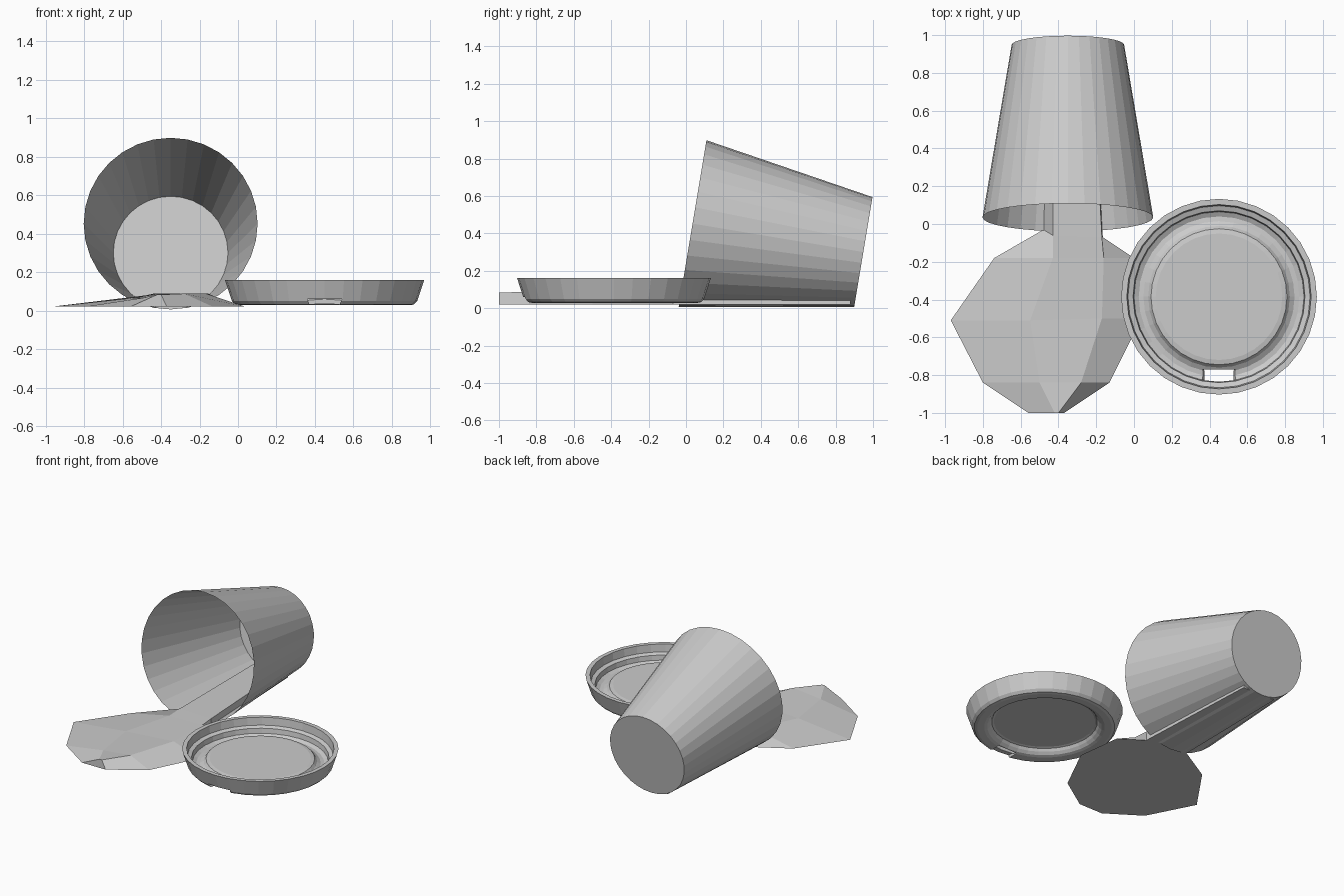
import bpy, bmesh, math
from mathutils import Vector, Matrix

if "Cube" in bpy.data.objects:
    bpy.data.objects.remove(bpy.data.objects["Cube"])

SEG = 32


def finish(bm, name, matrix=None, recalc=True):
    if recalc:
        bmesh.ops.recalc_face_normals(bm, faces=bm.faces)
    mesh = bpy.data.meshes.new(name)
    bm.to_mesh(mesh)
    bm.free()
    ob = bpy.data.objects.new(name, mesh)
    bpy.context.collection.objects.link(ob)
    if matrix:
        ob.matrix_world = matrix
    return ob


def lathe(name, profile, matrix, cap_start, cap_end):
    """Revolve (radius, z) points round z and optionally cap the ends."""
    bm = bmesh.new()
    rings = []
    for r, z in profile:
        rings.append([bm.verts.new((r * math.cos(2 * math.pi * i / SEG),
                                    r * math.sin(2 * math.pi * i / SEG), z))
                      for i in range(SEG)])
    for a, b in zip(rings, rings[1:]):
        for i in range(SEG):
            j = (i + 1) % SEG
            bm.faces.new((a[i], a[j], b[j], b[i]))
    if cap_start:
        bm.faces.new(rings[0])
    if cap_end:
        bm.faces.new(rings[-1])
    return finish(bm, name, matrix)


# Tipped cup: single-walled, open at the rim
rim, base = Vector((-0.35, 0.035, 0.452)), Vector((-0.35, 0.948, 0.300))
axis = base - rim
cup_matrix = Matrix.Translation(rim) @ axis.to_track_quat('Z', 'X').to_matrix().to_4x4()
lathe("cup", [(0.452, 0), (0.298, axis.length)], cup_matrix, False, True)

# Upturned lid: outer shell, rim lip, inner ledge, groove and raised disc
lid_profile = [(0.335, 0.075), (0.35, 0.07), (0.362, 0.052), (0.38, 0.036), (0.40, 0.03),
               (0.445, 0.028), (0.465, 0.032), (0.482, 0.05), (0.518, 0.16),
               (0.488, 0.16), (0.482, 0.105), (0.455, 0.095), (0.45, 0.06),
               (0.425, 0.047), (0.40, 0.05), (0.375, 0.066), (0.36, 0.085), (0.335, 0.09)]
lid = lathe("lid", lid_profile, Matrix.Translation((0.45, -0.385, 0)), True, True)

# Drinking hole cut through the lid
bm = bmesh.new()
bmesh.ops.create_cube(bm, size=1)
for v in bm.verts:
    half = 0.09 if v.co.z > 0 else 0.07
    v.co = (0.45 + math.copysign(half, v.co.x),
            -0.77 if v.co.y > 0 else -0.90,
            0.06 if v.co.z > 0 else 0.01)
cutter = finish(bm, "hole_cutter")
cutter.hide_render = True
mod = lid.modifiers.new("hole", 'BOOLEAN')
mod.operation = 'DIFFERENCE'
mod.solver = 'EXACT'
mod.object = cutter
bpy.context.view_layer.objects.active = lid
bpy.ops.object.modifier_apply(modifier=mod.name)
bpy.data.objects.remove(cutter)

# Spilled liquid: rows of left edge, left ridge, right ridge, right edge
LOW = 0.02
rows = [
    [(-0.56, -1.00, LOW), (-0.42, -1.00, 0.083), (-0.40, -1.00, 0.083), (-0.37, -1.00, LOW)],
    [(-0.80, -0.84, LOW), (-0.50, -0.84, 0.065), (-0.28, -0.84, 0.088), (-0.13, -0.84, LOW)],
    [(-0.97, -0.51, LOW), (-0.55, -0.51, 0.065), (-0.17, -0.50, 0.09), (0.04, -0.50, LOW)],
    [(-0.74, -0.18, LOW), (-0.43, -0.18, 0.085), (-0.16, -0.18, 0.09), (0.0, -0.18, LOW)],
    [(-0.48, -0.03, LOW), (-0.43, -0.06, 0.09), (-0.17, -0.07, 0.09), (-0.165, -0.07, LOW)],
    [(-0.47, 0.88, LOW), (-0.43, 0.88, 0.09), (-0.22, 0.88, 0.09), (-0.21, 0.88, LOW)],
]
bm = bmesh.new()
grid = [[bm.verts.new(p) for p in row] for row in rows]
for a, b in zip(grid, grid[1:]):
    for i in range(3):
        bm.faces.new((a[i], a[i + 1], b[i + 1], b[i]))
    bm.faces.new((a[3], a[0], b[0], b[3]))
bm.faces.new(grid[0])
bm.faces.new(grid[-1])
finish(bm, "spilled_liquid")
